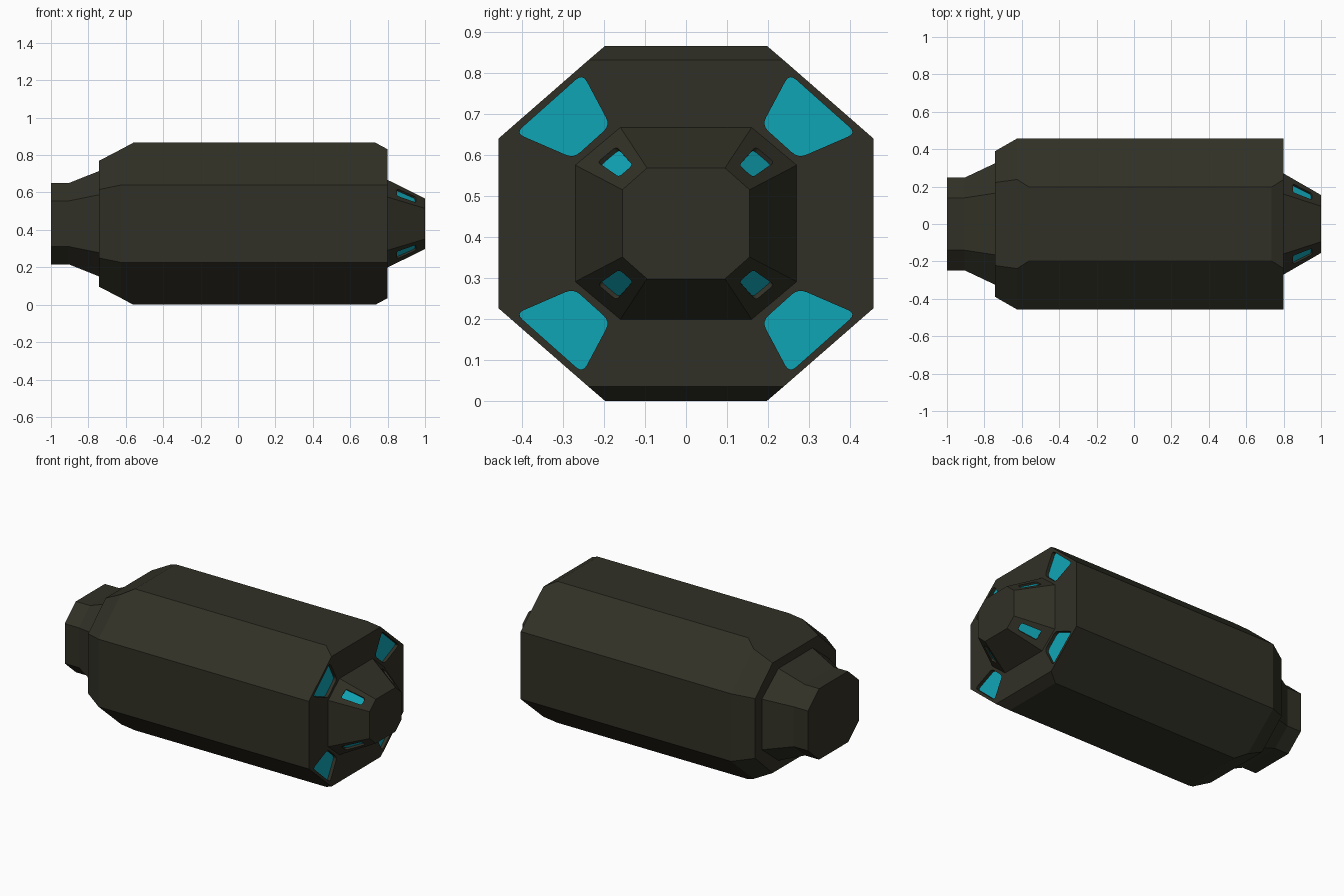
import bpy, bmesh
from mathutils import Vector

if "Cube" in bpy.data.objects:
    bpy.data.objects.remove(bpy.data.objects["Cube"])

CZ = 0.433  # height of the long axis


def material(name, rgb):
    m = bpy.data.materials.new(name)
    m.diffuse_color = (*rgb, 1)
    m.use_nodes = True
    m.node_tree.nodes["Principled BSDF"].inputs["Base Color"].default_value = m.diffuse_color
    return m


MATS = [material("dark olive hull", (0.031, 0.030, 0.0195)),
        material("cyan glow", (0.0052, 0.376, 0.468))]


def make_object(name, bm):
    bmesh.ops.recalc_face_normals(bm, faces=bm.faces)
    mesh = bpy.data.meshes.new(name)
    bm.to_mesh(mesh)
    bm.free()
    for m in MATS:
        mesh.materials.append(m)
    ob = bpy.data.objects.new(name, mesh)
    bpy.context.collection.objects.link(ob)
    return ob


def octagon(x, ya, za, yb, zb):
    """Ring from a top corner (ya, za) and a side corner (yb, zb) relative to the axis."""
    q = [(ya, za), (yb, zb), (yb, -zb), (ya, -za),
         (-ya, -za), (-yb, -zb), (-yb, zb), (-ya, za)]
    return [(x, y, CZ + z) for y, z in q]


# Hull: one octagonal loft, stepped at both ends
sections = [
    (-1.0, 0.14, 0.217, 0.248, 0.122),
    (-0.905, 0.14, 0.217, 0.248, 0.122),
    (-0.742, 0.165, 0.282, 0.325, 0.155),
    (-0.742, 0.222, 0.337, 0.390, 0.183),
    (-0.625, 0.238, 0.398, 0.457, 0.207),
    (-0.56, 0.197, 0.433, 0.457, 0.207),
    (0.735, 0.197, 0.433, 0.457, 0.207),
    (0.80, 0.238, 0.398, 0.457, 0.207),
    (0.80, 0.160, 0.234, 0.270, 0.142),
    (1.0, 0.095, 0.135, 0.155, 0.082),
]
bm = bmesh.new()
rings = [[bm.verts.new(p) for p in octagon(*s)] for s in sections]
for a, b in zip(rings, rings[1:]):
    for i in range(8):
        j = (i + 1) % 8
        bm.faces.new((a[i], a[j], b[j], b[i]))
bm.faces.new(rings[0])
bm.faces.new(rings[-1])
hull = make_object("hull", bm)


def rounded(corners, r):
    """Round each corner of a polygon with a short quadratic curve."""
    out = []
    n = len(corners)
    for i, c in enumerate(corners):
        a = c + (corners[i - 1] - c).normalized() * r
        b = c + (corners[(i + 1) % n] - c).normalized() * r
        for t in (0, 0.25, 0.5, 0.75, 1):
            out.append(a * (1 - t) ** 2 + c * 2 * t * (1 - t) + b * t * t)
    return out


def add_pocket(bm, corners, r, depth):
    """Add four mirrored prisms whose inner caps become the glowing floors."""
    n = (corners[1] - corners[0]).cross(corners[2] - corners[0]).normalized()
    if n.x < 0:
        n = -n
    pts = rounded(corners, r)
    for sy in (1, -1):
        for sz in (1, -1):
            def ring(offset):
                ps = [p + n * offset for p in pts]
                return [bm.verts.new((p.x, p.y * sy, CZ + p.z * sz)) for p in ps]
            low, high = ring(-depth), ring(0.02)
            bm.faces.new(low).material_index = 1
            bm.faces.new(high)
            for i in range(len(low)):
                j = (i + 1) % len(low)
                bm.faces.new((low[i], low[j], high[j], high[i]))


# Window cutters: large lights on the end face, small ones on the nose slopes
bm = bmesh.new()
big = [Vector((0.80, y, z - CZ)) for y, z in
       ((0.252, 0.798), (0.415, 0.653), (0.274, 0.592), (0.185, 0.672))]
add_pocket(bm, big, 0.022, 0.02)

base = Vector((0.8, 0.160, 0.234)), Vector((0.8, 0.270, 0.142))
tip = Vector((1.0, 0.095, 0.135)), Vector((1.0, 0.155, 0.082))
small = [base[0].lerp(base[1], s).lerp(tip[0].lerp(tip[1], s), t)
         for s, t in ((0.27, 0.25), (0.73, 0.25), (0.73, 0.76), (0.27, 0.76))]
add_pocket(bm, small, 0.012, 0.012)
cutter = make_object("window_cutter", bm)
cutter.hide_render = True

# Cut the windows and keep the result as plain mesh
mod = hull.modifiers.new("windows", 'BOOLEAN')
mod.operation = 'DIFFERENCE'
mod.solver = 'EXACT'
mod.object = cutter
bpy.context.view_layer.update()
deps = bpy.context.evaluated_depsgraph_get()
cut_mesh = bpy.data.meshes.new_from_object(hull.evaluated_get(deps))
hull.modifiers.clear()
hull.data = cut_mesh
bpy.data.objects.remove(cutter)
